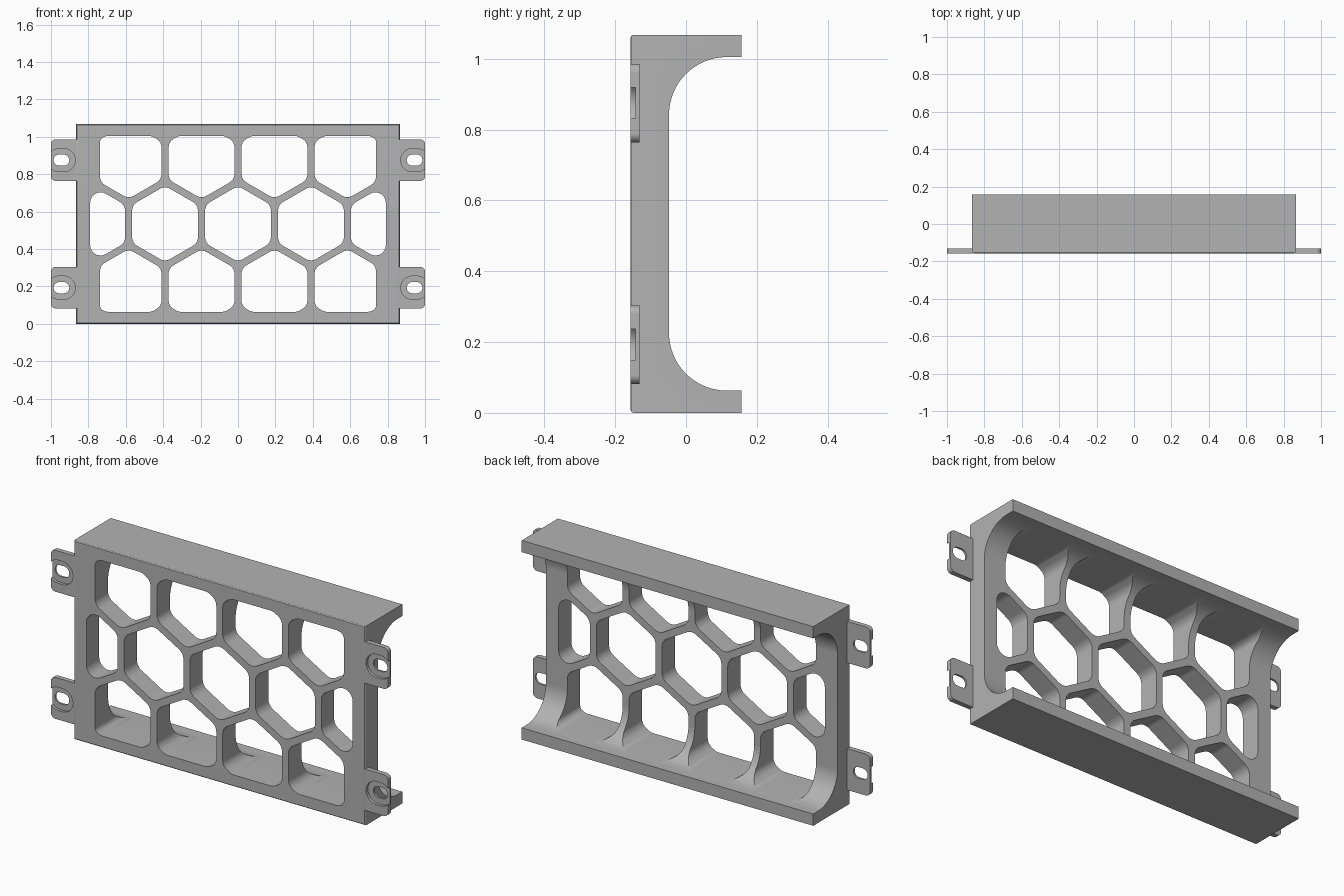
import bpy, bmesh, math
from mathutils import Vector

if "Cube" in bpy.data.objects:
    bpy.data.objects.remove(bpy.data.objects["Cube"], do_unlink=True)

HEIGHT, HALF_W, FRONT, BACK = 1.068, 0.865, -0.157, 0.157
MID = HEIGHT / 2
PLATE_BACK, LIP, COVE = -0.048, 0.063, 0.163
PITCH, HEX_HALF, FILLET = 0.39, 0.176, 0.055

grey = bpy.data.materials.new("plain grey")
grey.use_nodes = True
colour = (0.45, 0.45, 0.45, 1)
grey.diffuse_color = colour
grey.node_tree.nodes["Principled BSDF"].inputs["Base Color"].default_value = colour


def rounded(points, radii, steps=7):
    """Round each corner of a convex outline with a tangent arc."""
    pts = [Vector(p) for p in points]
    out = []
    for i, p in enumerate(pts):
        a, b = pts[i - 1] - p, pts[(i + 1) % len(pts)] - p
        r = radii[i] if isinstance(radii, list) else radii
        if r == 0:
            out.append(p)
            continue
        half = a.angle(b) / 2
        t = min(r / math.tan(half), 0.49 * min(a.length, b.length))
        r = t * math.tan(half)
        a.normalize()
        b.normalize()
        centre = p + (a + b).normalized() * (r / math.sin(half))
        start, end = p + a * t - centre, p + b * t - centre
        for k in range(steps + 1):
            f = k / steps
            sweep = start.angle(end)
            w = (start * math.sin((1 - f) * sweep) + end * math.sin(f * sweep)) / math.sin(sweep)
            out.append(centre + w)
    return out


def clip(points, axis, limit, side):
    """Cut an outline at a straight line, keeping side * value below the limit."""
    pts = [Vector(p) for p in points]
    out = []
    for i, p in enumerate(pts):
        q = pts[(i + 1) % len(pts)]
        dp, dq = limit - side * p[axis], limit - side * q[axis]
        if dp >= 0:
            out.append(p)
        if dp * dq < 0:
            out.append(p.lerp(q, dp / (dp - dq)))
    return out


def prism(name, outlines, start, end, axis="y"):
    """Extrude flat outlines along x or y."""
    bm = bmesh.new()
    for outline in outlines:
        def place(p, d):
            return (d, p[0], p[1]) if axis == "x" else (p[0], d, p[1])
        low = [bm.verts.new(place(p, start)) for p in outline]
        high = [bm.verts.new(place(p, end)) for p in outline]
        bm.faces.new(low)
        bm.faces.new(high[::-1])
        for i in range(len(low)):
            j = (i + 1) % len(low)
            bm.faces.new((low[j], low[i], high[i], high[j]))
    bmesh.ops.recalc_face_normals(bm, faces=bm.faces)
    mesh = bpy.data.meshes.new(name)
    bm.to_mesh(mesh)
    bm.free()
    mesh.materials.append(grey)
    obj = bpy.data.objects.new(name, mesh)
    bpy.context.collection.objects.link(obj)
    return obj


def activate(obj):
    bpy.ops.object.select_all(action="DESELECT")
    obj.select_set(True)
    bpy.context.view_layer.objects.active = obj


def cut(obj, cutter):
    cutter.hide_render = True
    activate(obj)
    mod = obj.modifiers.new("cut", "BOOLEAN")
    mod.operation, mod.solver, mod.object = "DIFFERENCE", "EXACT", cutter
    bpy.ops.object.modifier_apply(modifier=mod.name)
    bpy.data.objects.remove(cutter, do_unlink=True)


def finish(obj):
    activate(obj)
    bpy.ops.object.shade_smooth_by_angle(angle=math.radians(25))
    mod = obj.modifiers.new("flat face normals", "WEIGHTED_NORMAL")
    mod.keep_sharp = True


# Channel body: C profile with coved inner corners
profile = [(FRONT, 0), (BACK, 0), (BACK, LIP)]
for base, first in ((LIP + COVE, 270), (HEIGHT - LIP - COVE, 180)):
    for k in range(17):
        a = math.radians(first - 90 * k / 16)
        profile.append((PLATE_BACK + COVE + COVE * math.cos(a), base + COVE * math.sin(a)))
profile += [(BACK, HEIGHT - LIP), (BACK, HEIGHT), (FRONT, HEIGHT)]
body = prism("channel_body", [profile], -HALF_W, HALF_W, "x")

# Softened outer edge of the front face
bm = bmesh.new()
bm.from_mesh(body.data)
rim = [e for e in bm.edges if all(abs(v.co.y - FRONT) < 1e-4 for v in e.verts)]
bmesh.ops.bevel(bm, geom=rim, offset=0.01, segments=3, profile=0.5, affect="EDGES")
bm.to_mesh(body.data)
bm.free()


# Honeycomb openings, trimmed by the frame
def hexagon(x, z):
    r = HEX_HALF / math.cos(math.radians(30))
    return [(x + r * math.cos(math.radians(30 + 60 * k)),
             z + r * math.sin(math.radians(30 + 60 * k))) for k in range(6)]


openings = [hexagon(k * PITCH, MID) for k in (-1, 0, 1)]
row_step = PITCH * math.cos(math.radians(30))
for side in (-1, 1):
    for k in (-1.5, -0.5, 0.5, 1.5):
        cell = hexagon(k * PITCH, side * row_step)
        cell = clip(cell, 1, MID - LIP - 0.001, side)
        cell = clip(clip(cell, 0, 0.738, 1), 0, 0.738, -1)
        openings.append([(p[0], p[1] + MID) for p in cell])
    inner = 2 * PITCH - HEX_HALF
    openings.append([(side * x, MID + z) for x, z in
                     ((inner, -0.102), (0.79, -0.209), (0.79, 0.209), (inner, 0.102))])
cut(body, prism("opening_cutter", [rounded(o, FILLET) for o in openings], -0.3, 0.3))
finish(body)


# Mounting tabs with a slot inside an open-ended recess
def stadium(side, z, radius):
    points = []
    for x, first in ((0.956, -90), (0.932, 90)):
        for k in range(17):
            a = math.radians(first + 180 * k / 16)
            points.append((side * (x + radius * math.cos(a)), z + radius * math.sin(a)))
    return points


for side, side_name in ((1, "left"), (-1, "right")):
    for z, level in ((MID - 0.341, "lower"), (MID + 0.341, "upper")):
        corners = [(side * x, z + dz) for x, dz in
                   ((0.86, -0.111), (1, -0.111), (1, 0.111), (0.86, 0.111))]
        tab = prism(f"{side_name}_{level}_tab", [rounded(corners, [0, 0.025, 0.025, 0])],
                    FRONT, -0.131)
        cut(tab, prism("recess_cutter", [stadium(side, z, 0.062)], -0.2, -0.142))
        cut(tab, prism("slot_cutter", [stadium(side, z, 0.03)], -0.3, 0.1))
        finish(tab)
